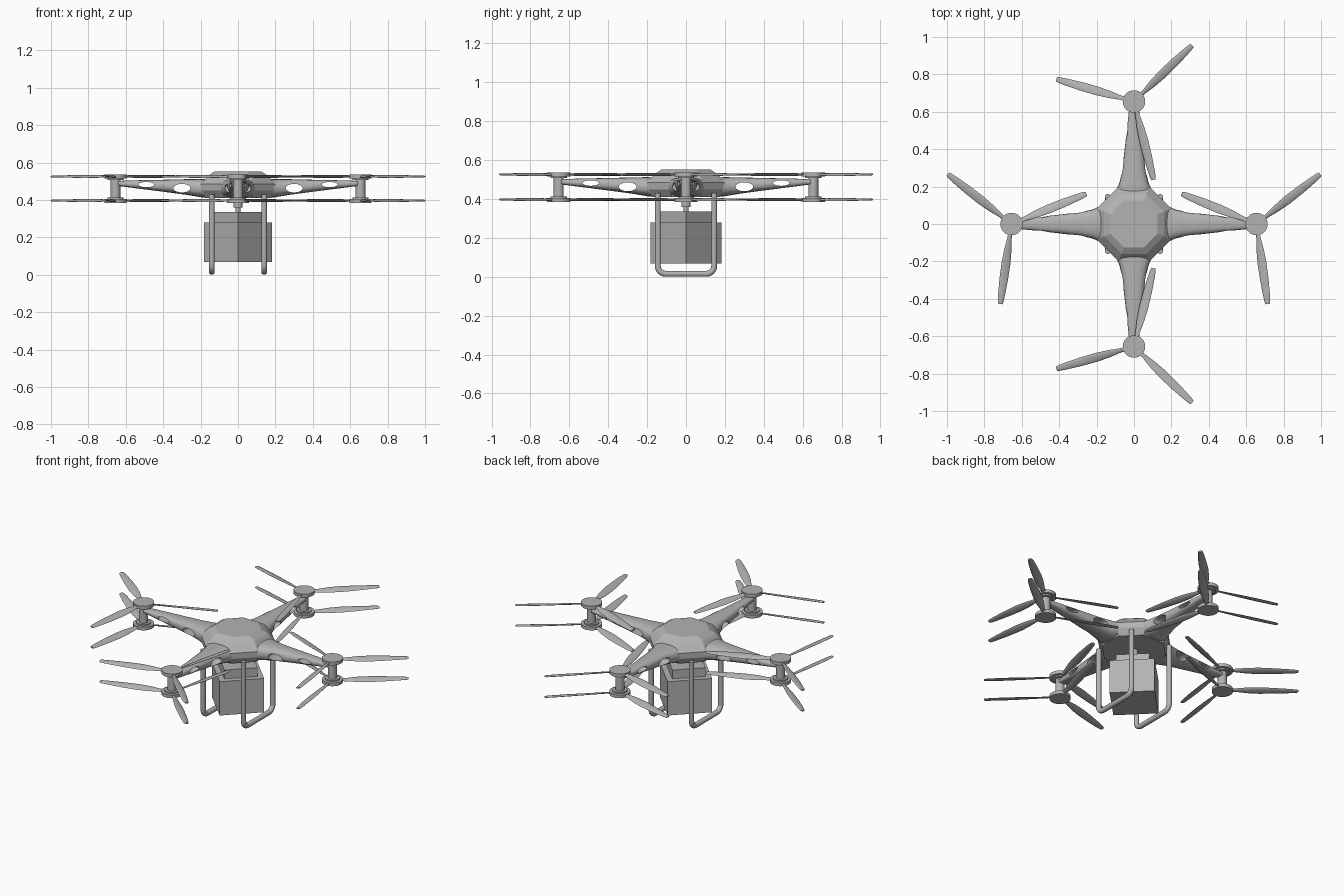
import bpy, bmesh, math
from mathutils import Matrix, Vector

if "Cube" in bpy.data.objects:
    bpy.data.objects.remove(bpy.data.objects["Cube"])

grey = bpy.data.materials.new("plain grey")
grey.diffuse_color = (0.45, 0.45, 0.45, 1)
grey.use_nodes = True
grey.node_tree.nodes["Principled BSDF"].inputs["Base Color"].default_value = grey.diffuse_color


def finish(bm, name, angle=None):
    bmesh.ops.recalc_face_normals(bm, faces=bm.faces)
    me = bpy.data.meshes.new(name)
    bm.to_mesh(me)
    bm.free()
    me.materials.append(grey)
    ob = bpy.data.objects.new(name, me)
    bpy.context.collection.objects.link(ob)
    if angle:
        smooth(ob, angle)
    return ob


def smooth(ob, angle):
    bpy.ops.object.select_all(action='DESELECT')
    ob.select_set(True)
    bpy.context.view_layer.objects.active = ob
    bpy.ops.object.shade_smooth_by_angle(angle=math.radians(angle))


def loft(bm, rings):
    """Skin a list of closed rings and cap both ends."""
    rs = [[bm.verts.new(p) for p in ring] for ring in rings]
    n = len(rs[0])
    for a, b in zip(rs, rs[1:]):
        for i in range(n):
            bm.faces.new((a[i], a[(i + 1) % n], b[(i + 1) % n], b[i]))
    bm.faces.new(rs[0])
    bm.faces.new(rs[-1])


def turned(bm, profile, n, x=0, y=0, turn=0.0):
    """Stack of n-sided rings given as (radius, z)."""
    loft(bm, [[(x + r * math.cos(turn + math.tau * i / n),
                y + r * math.sin(turn + math.tau * i / n), z)
               for i in range(n)] for r, z in profile])


# Octagonal body shell
bm = bmesh.new()
k = 1 / math.cos(math.pi / 8)
turned(bm, [(a * k, z) for a, z in
            [(.175, .41), (.20, .45), (.20, .485), (.16, .53), (.125, .552)]],
       8, turn=math.pi / 8)
finish(bm, "body_shell")

# Tapered arms with two oval cut-outs each
ARM = [(.12, .100, .412, .51), (.19, .092, .413, .512), (.22, .078, .418, .512),
       (.28, .064, .428, .511), (.40, .050, .444, .508), (.55, .033, .463, .505),
       (.64, .024, .475, .502)]
HOLES = [(.30, .463, .045, .023), (.49, .482, .042, .014)]


def arm(name, angle):
    bm = bmesh.new()
    rings = []
    for r, w, z0, z1 in ARM:
        ring = []
        for i in range(20):
            c, s = math.cos(math.tau * i / 20), math.sin(math.tau * i / 20)
            ring.append((r, w * math.copysign(abs(c) ** .75, c),
                         (z0 + z1) / 2 + (z1 - z0) / 2 * math.copysign(abs(s) ** .75, s)))
        rings.append(ring)
    loft(bm, rings)
    ob = finish(bm, name)
    bm = bmesh.new()
    for x, z, a, b in HOLES:
        loft(bm, [[(x + a * math.cos(math.tau * i / 24), y, z + b * math.sin(math.tau * i / 24))
                   for i in range(24)] for y in (-.2, .2)])
    cutter = finish(bm, name + "_cutter")
    mod = ob.modifiers.new("holes", 'BOOLEAN')
    mod.operation = 'DIFFERENCE'
    mod.solver = 'EXACT'
    mod.object = cutter
    bpy.context.view_layer.objects.active = ob
    bpy.ops.object.modifier_apply(modifier=mod.name)
    bpy.data.objects.remove(cutter)
    ob.data.transform(Matrix.Rotation(angle, 4, 'Z'))
    smooth(ob, 40)


# Propeller blades: lens-shaped sections (distance, chord, twist)
BLADE = [(.03, .020, 22), (.08, .026, 22), (.14, .042, 20), (.21, .050, 17),
         (.30, .047, 13), (.38, .038, 10), (.42, .030, 8), (.432, .022, 8)]


def propeller(name, cx, cy, z, start, flip_x, flip_y):
    bm = bmesh.new()
    for b in range(3):
        a = math.radians(start + 120 * b)
        rings = []
        for d, c, tw in BLADE:
            t = math.radians(tw)
            ring = []
            for i in range(10):
                u = c / 2 * math.cos(math.tau * i / 10)
                v = .0045 * math.sin(math.tau * i / 10)
                w, h = u * math.cos(t) - v * math.sin(t), u * math.sin(t) + v * math.cos(t)
                ring.append((cx + flip_x * (d * math.cos(a) - w * math.sin(a)),
                             cy + flip_y * (d * math.sin(a) + w * math.cos(a)), z + h))
            rings.append(ring)
        loft(bm, rings)
    finish(bm, name, 50)


R = .655
for side, cx, cy, angle, start, fx, fy in [
        ("right", R, 0, 0, 38, 1, 1), ("left", -R, 0, math.pi, 38, -1, 1),
        ("back", 0, R, math.pi / 2, 44, 1, 1), ("front", 0, -R, -math.pi / 2, 44, 1, -1)]:
    arm(side + "_arm", angle)
    # Motor post with a hub disc at both ends
    bm = bmesh.new()
    turned(bm, [(.06, .385), (.06, .405), (.042, .405), (.042, .413), (.026, .413),
                (.026, .508), (.042, .508), (.042, .516), (.06, .516), (.06, .537)],
           32, cx, cy)
    finish(bm, side + "_motor", 35)
    propeller(side + "_upper_propeller", cx, cy, .526, start, fx, fy)
    propeller(side + "_lower_propeller", cx, cy, .397, start, fx, fy)

# Payload box, its smaller lid and the neck that hangs it from the body
for name, half_diag, z0, z1 in [("payload_box", .182, .068, .28), ("payload_lid", .135, .28, .335)]:
    bm = bmesh.new()
    turned(bm, [(half_diag, z0), (half_diag, z1)], 4)
    finish(bm, name)
bm = bmesh.new()
turned(bm, [(.013, .33), (.013, .36), (.024, .36), (.024, .42)], 20)
finish(bm, "payload_neck", 35)

# U-shaped landing legs swept from a rounded path
for side, x in (("left", -.14), ("right", .14)):
    h, r, t = .145, .04, .0155
    path = [(-h, .43)]
    path += [(-h + r - r * math.cos(q * math.pi / 12), t + r - r * math.sin(q * math.pi / 12))
             for q in range(7)]
    path += [(-y, z) for y, z in reversed(path)]
    rings = []
    for i, (y, z) in enumerate(path):
        p, n = path[max(i - 1, 0)], path[min(i + 1, len(path) - 1)]
        d = Vector((0, n[0] - p[0], n[1] - p[1])).normalized()
        if i in (0, len(path) - 1):
            d = Vector((0, 0, -1 if i == 0 else 1))
        side_v = Vector((1, 0, 0))
        up = d.cross(side_v)
        rings.append([Vector((x, y, z)) + t * (math.cos(math.tau * j / 14) * side_v
                                               + math.sin(math.tau * j / 14) * up)
                      for j in range(14)])
    bm = bmesh.new()
    loft(bm, rings)
    finish(bm, side + "_landing_leg", 40)
